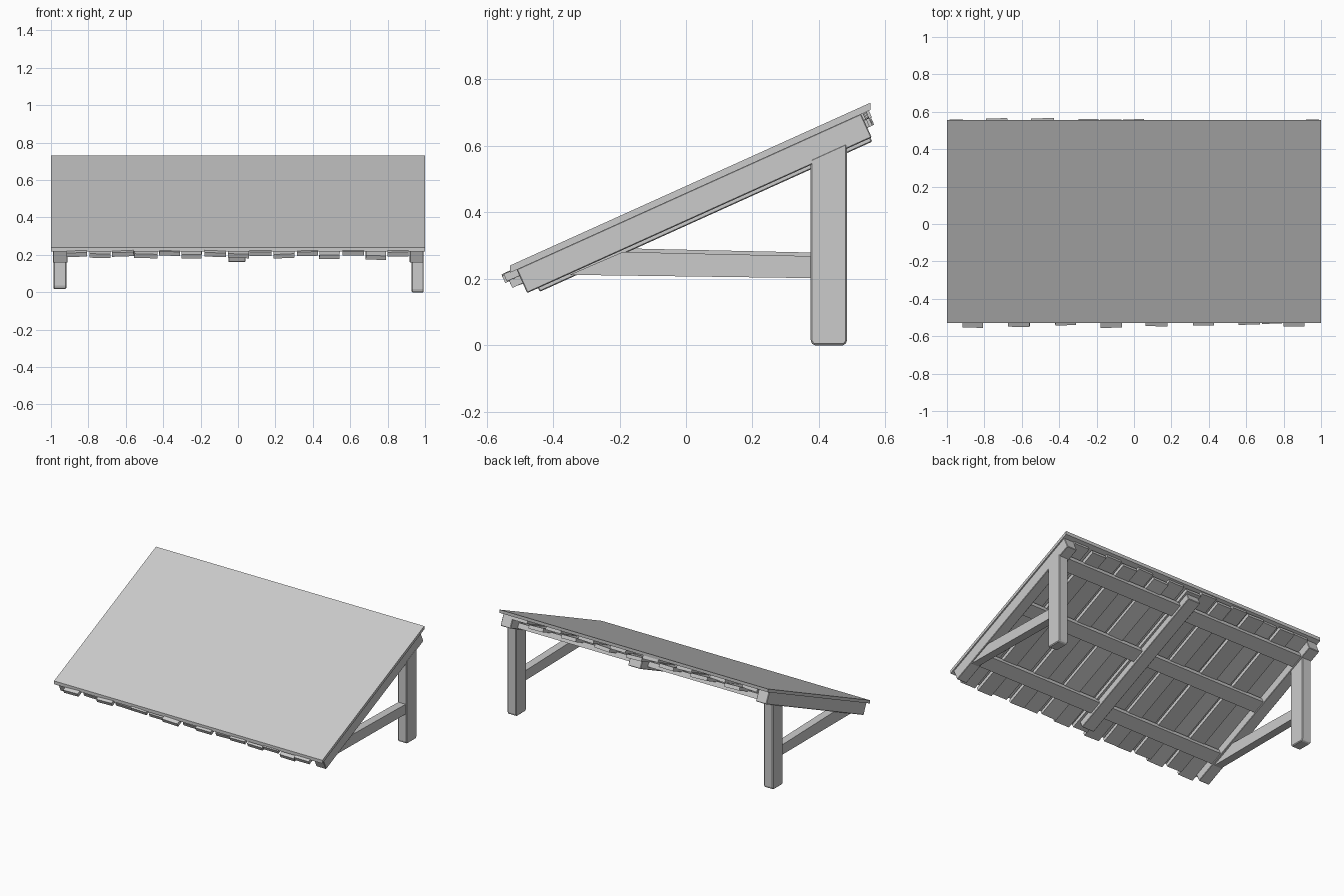
import bpy, bmesh, math, random
from mathutils import Matrix

random.seed(4)
if "Cube" in bpy.data.objects:
    bpy.data.objects.remove(bpy.data.objects["Cube"], do_unlink=True)

grey = bpy.data.materials.new("weathered_grey")
grey.use_nodes = True
grey.diffuse_color = (0.6, 0.6, 0.6, 1)
grey.node_tree.nodes["Principled BSDF"].inputs["Base Color"].default_value = (0.6, 0.6, 0.6, 1)

PITCH = math.radians(24.3)
ROOF = Matrix.Translation((0, 0.0125, 0.485)) @ Matrix.Rotation(PITCH, 4, 'X')


def finish(name, bm):
    bmesh.ops.recalc_face_normals(bm, faces=bm.faces)
    mesh = bpy.data.meshes.new(name)
    bm.to_mesh(mesh)
    bm.free()
    mesh.materials.append(grey)
    obj = bpy.data.objects.new(name, mesh)
    bpy.context.collection.objects.link(obj)
    return obj


def roof_box(name, x0, x1, u0, u1, w0, w1, tilt=0.0, yaw=0.0, bevel=0.0):
    """Box in roof space: u runs up the slope, w is height off the roof surface."""
    bm = bmesh.new()
    bmesh.ops.create_cube(bm, size=1)
    bmesh.ops.scale(bm, vec=(x1 - x0, u1 - u0, w1 - w0), verts=bm.verts)
    if bevel:
        bmesh.ops.bevel(bm, geom=bm.edges[:], offset=bevel, segments=1, affect='EDGES')
    place = Matrix.Translation(((x0 + x1) / 2, (u0 + u1) / 2, (w0 + w1) / 2))
    turn = Matrix.Rotation(tilt, 4, 'Y') @ Matrix.Rotation(yaw, 4, 'Z')
    bm.transform(ROOF @ place @ turn)
    return finish(name, bm)


def prism(name, profile, x0, x1):
    """Extrude a side profile (y, z) from x0 to x1."""
    bm = bmesh.new()
    face = bm.faces.new([bm.verts.new((x0, y, z)) for y, z in profile])
    ext = bmesh.ops.extrude_face_region(bm, geom=[face])
    moved = [v for v in ext["geom"] if isinstance(v, bmesh.types.BMVert)]
    bmesh.ops.translate(bm, vec=(x1 - x0, 0, 0), verts=moved)
    return finish(name, bm)


# Flat roof sheet with plumb-cut ends
prism("roof_sheet", [(-0.53, 0.24), (0.555, 0.73), (0.555, 0.708), (-0.53, 0.218)], -1, 1)

# Rafters: two at the sides and a deeper one in the middle
roof_box("left_rafter", 0.918, 0.992, -0.582, 0.556, -0.097, -0.018, bevel=0.003)
roof_box("right_rafter", -0.99, -0.912, -0.582, 0.556, -0.097, -0.018, bevel=0.003)
roof_box("middle_rafter", -0.052, 0.04, -0.546, 0.552, -0.109, -0.03, bevel=0.003)

# Uneven boards under the sheet, alternating upper and lower
COUNT = 15
step = 1.84 / COUNT
for i in range(COUNT):
    x = -0.92 + step * (i + 0.5)
    low = i % 2
    half = step * random.uniform(0.43, 0.51)
    drop = -0.039 if low else -0.016
    front = -0.603 if low else -0.617
    roof_box(f"roof_board_{i + 1}", x - half, x + half,
             front + random.uniform(-0.015, 0.012), 0.573 + random.uniform(-0.015, 0.01),
             drop - 0.024, drop,
             tilt=random.uniform(-0.05, 0.05), yaw=random.uniform(-0.006, 0.006))

# Cross battens in each bay
for side, x0, x1 in (("right", -0.915, -0.045), ("left", 0.035, 0.92)):
    for level, u in (("lower", -0.4), ("middle", 0.04), ("upper", 0.43)):
        roof_box(f"{side}_{level}_batten", x0, x1, u - 0.045, u + 0.045, -0.09, -0.055)

# Rear posts with chamfered feet, and braces running forward to the rafters
for side, x0, x1, foot in (("left", 0.927, 0.993, 0.0), ("right", -0.987, -0.918, 0.018)):
    post = prism(f"{side}_post", [(0.375, foot + 0.012), (0.383, foot), (0.477, foot),
                                  (0.485, foot + 0.012), (0.485, 0.61), (0.375, 0.56)], x0, x1)
    bevel = post.modifiers.new("soft_edges", 'BEVEL')
    bevel.width = 0.005
    bevel.segments = 1
    mid = (x0 + x1) / 2
    lift = foot * 0.6
    prism(f"{side}_brace", [(0.39, 0.202 + lift), (0.39, 0.268 + lift), (-0.19, 0.281 + lift),
                            (-0.32, 0.225 + lift), (-0.35, 0.212)], mid - 0.027, mid + 0.027)
